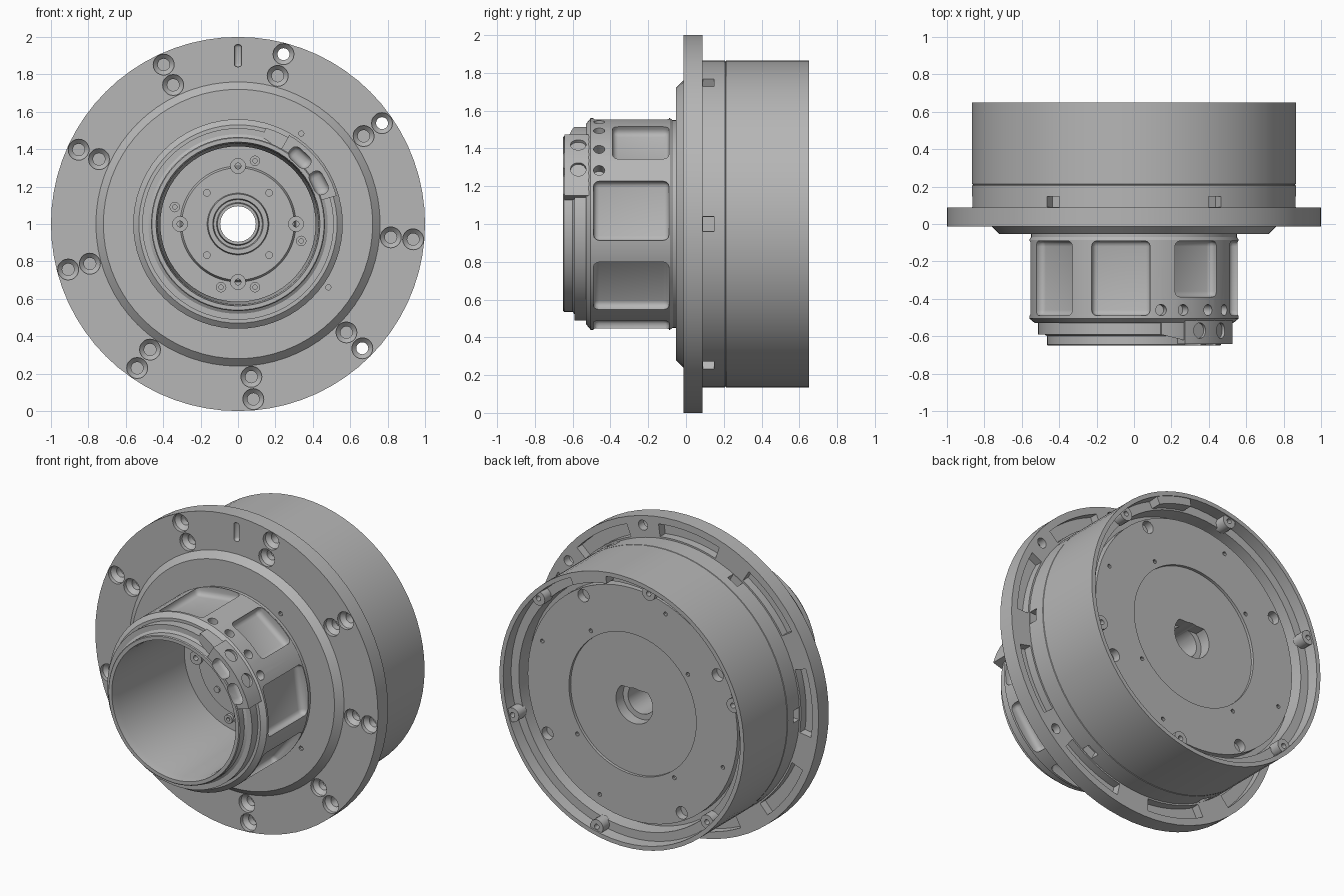
import bpy, bmesh
from math import sin, cos, radians, pi
from mathutils import Matrix, Vector

old = bpy.data.objects.get("Cube")
if old:
    bpy.data.objects.remove(old, do_unlink=True)

grey = bpy.data.materials.new("machined_grey")
grey.use_nodes = True
grey.diffuse_color = (0.47, 0.47, 0.47, 1)
grey.node_tree.nodes["Principled BSDF"].inputs["Base Color"].default_value = grey.diffuse_color


def finish(name, bm):
    bmesh.ops.remove_doubles(bm, verts=bm.verts, dist=1e-5)
    bmesh.ops.recalc_face_normals(bm, faces=bm.faces)
    me = bpy.data.meshes.new(name)
    bm.to_mesh(me)
    bm.free()
    me.materials.append(grey)
    ob = bpy.data.objects.new(name, me)
    bpy.context.collection.objects.link(ob)
    return ob


def revolve(bm, profile, at=(0, 0), segs=72, arc=None):
    """Turn a closed (radius, y) outline about a y-parallel axis; arc = (start, end) in degrees."""
    a0, a1 = arc or (0, 360)
    count = segs + 1 if arc else segs
    rings = []
    for i in range(count):
        a = radians(a0 + (a1 - a0) * i / segs)
        rings.append([bm.verts.new((at[0] + r * cos(a), y, 1 + at[1] + r * sin(a))) for r, y in profile])
    pairs = list(zip(rings, rings[1:])) + ([] if arc else [(rings[-1], rings[0])])
    m = len(profile)
    for p, q in pairs:
        for j in range(m):
            k = (j + 1) % m
            if profile[j][0] == 0 and profile[k][0] == 0:
                continue
            vs = [p[j], p[k], q[k], q[j]]
            if profile[j][0] == 0:
                vs.remove(q[j])
            if profile[k][0] == 0:
                vs.remove(q[k])
            bm.faces.new(vs)
    if arc:
        bm.faces.new(rings[0])
        bm.faces.new(rings[-1])


def polar(r, deg):
    return r * cos(radians(deg)), r * sin(radians(deg))


def rod(bm, at, r, y0, y1, segs=16):
    revolve(bm, [(0, y0), (r, y0), (r, y1), (0, y1)], at, segs)


def sector(bm, r0, r1, y0, y1, mid, half, segs=8):
    revolve(bm, [(r0, y0), (r1, y0), (r1, y1), (r0, y1)], segs=segs, arc=(mid - half, mid + half))


def block(bm, lo, hi, deg, bevel):
    """Rounded box given in (radial, y, tangential) limits, turned to an angle."""
    lo, hi = Vector(lo), Vector(hi)
    mat = (Matrix.Translation((0, 0, 1)) @ Matrix.Rotation(radians(-deg), 4, 'Y')
           @ Matrix.Translation((lo + hi) / 2) @ Matrix.Diagonal((*(hi - lo), 1)))
    vs = bmesh.ops.create_cube(bm, size=1, matrix=mat)["verts"]
    edges = list({e for v in vs for e in v.link_edges})
    bmesh.ops.bevel(bm, geom=edges, offset=bevel, segments=3, profile=0.5, affect='EDGES')


def radial_hole(bm, y, deg, r, r0, r1):
    mat = (Matrix.Translation((0, 0, 1)) @ Matrix.Rotation(radians(-deg), 4, 'Y')
           @ Matrix.Translation(((r0 + r1) / 2, y, 0)) @ Matrix.Rotation(pi / 2, 4, 'Y'))
    bmesh.ops.create_cone(bm, cap_ends=True, segments=14, radius1=r, radius2=r, depth=r1 - r0, matrix=mat)


def connector_slots(bm):
    for a in (47, 27):
        block(bm, (0.447, -0.8, -0.066), (0.522, -0.56, 0.066), a, 0.033)


def cut(target, bm):
    tool = finish("cutter", bm)
    tool.hide_render = True
    mod = target.modifiers.new("cut", 'BOOLEAN')
    mod.operation, mod.solver, mod.object = 'DIFFERENCE', 'MANIFOLD', tool
    bpy.context.view_layer.objects.active = target
    bpy.ops.object.modifier_apply(modifier=mod.name)
    bpy.data.objects.remove(tool, do_unlink=True)


parts = []

# Mounting flange with raised, chamfered centre lip
bm = bmesh.new()
revolve(bm, [(0.43, -0.053), (0.72, -0.053), (0.76, -0.014), (1, -0.014), (1, 0.088), (0.43, 0.088)])
flange = finish("mounting_flange", bm)
# Paired counterbored bolt holes, rear pockets, pin holes and index slot
bm = bmesh.new()
for k in range(9):
    a = 75 + 40 * k
    deep = 0.2 if k in (0, 8, 6) else 0.075
    for r, y in ((0.94, deep), (0.82, 0.075)):
        revolve(bm, [(0, -0.1), (0.056, -0.1), (0.056, 0.01), (0.032, 0.035), (0.032, y), (0, y)], polar(r, a), 20)
    sector(bm, 0.875, 0.955, 0.035, 0.2, a + 20, 13)
for a in (55, -35):
    rod(bm, polar(0.59, a), 0.014, -0.1, 0, 10)
block(bm, (0.84, -0.1, -0.02), (0.96, 0.01, 0.02), 90, 0.017)
cut(flange, bm)
parts.append(flange)

# Rear drum: thin outer wall, inner ledge, gap and recessed closing plate
bm = bmesh.new()
revolve(bm, [(0.095, 0.08), (0.865, 0.08), (0.865, 0.207), (0.861, 0.21), (0.865, 0.213),
             (0.865, 0.65), (0.838, 0.65), (0.835, 0.575), (0.78, 0.575), (0.775, 0.48), (0.742, 0.48),
             (0.742, 0.54), (0.45, 0.54), (0.45, 0.522), (0.095, 0.522)])
drum = finish("rear_drum", bm)
# Flat-sided centre counterbore, side notches and plate holes
bm = bmesh.new()
rod(bm, (0, 0), 0.13, 0.45, 0.7, 40)
for v in bm.verts:
    v.co.z = min(v.co.z, 1.09)
for k in range(6):
    sector(bm, 0.81, 0.9, 0.091, 0.148, 60 * k, 2.6, 3)
for k in range(4):
    rod(bm, polar(0.695, 60 + 90 * k), 0.04, 0.49, 0.7)
    rod(bm, polar(0.68, 20 + 90 * k), 0.013, 0.51, 0.7, 10)
    rod(bm, polar(0.49, 53 + 90 * k), 0.013, 0.51, 0.7, 10)
cut(drum, bm)
parts.append(drum)

# Screw bosses and top tab inside the drum rim
bm = bmesh.new()
for k in range(6):
    revolve(bm, [(0.016, 0.56), (0.045, 0.56), (0.045, 0.64), (0.016, 0.64)], polar(0.815, 43 + 60 * k), 16)
parts.append(finish("rim_bosses", bm))
bm = bmesh.new()
sector(bm, 0.79, 0.85, 0.565, 0.645, 73, 9)
parts.append(finish("rim_tab", bm))

# Front neck with stepped nose and tapered bore
bm = bmesh.new()
revolve(bm, [(0.415, 0.085), (0.45, 0.085), (0.45, -0.03), (0.55, -0.03), (0.55, -0.07), (0.56, -0.085),
             (0.56, -0.505), (0.53, -0.53), (0.512, -0.53), (0.512, -0.59), (0.48, -0.59), (0.465, -0.6),
             (0.465, -0.645), (0.46, -0.65), (0.438, -0.65), (0.43, -0.6), (0.415, -0.08)])
neck = finish("front_neck", bm)
# Ring of eight rounded windows plus side holes
bm = bmesh.new()
for k in range(8):
    front = -0.39 if k == 1 else -0.49
    half = 0.14 if k == 1 else 0.158
    block(bm, (0.495, front, -half), (0.7, -0.09, half), 7.5 + 45 * k, 0.03)
for a in (30.5, 45, 62, 75):
    radial_hole(bm, -0.46, a, 0.03, 0.5, 0.7)
connector_slots(bm)
cut(neck, bm)
parts.append(neck)

# Connector block on the nose, with two slots and side holes
bm = bmesh.new()
sector(bm, 0.435, 0.548, -0.642, -0.5, 38, 22, 12)
connector = finish("connector_block", bm)
bm = bmesh.new()
connector_slots(bm)
for a in (32, 50):
    radial_hole(bm, -0.57, a, 0.042, 0.53, 0.7)
cut(connector, bm)
parts.append(connector)

# Sloping latch beside the connector
bm = bmesh.new()
sector(bm, 0.46, 0.535, -0.62, -0.52, 66, 8, 6)
for v in bm.verts:
    if v.co.y < -0.6:
        v.co.y += 0.25 * max(0, 0.26 - v.co.x)
parts.append(finish("latch_ramp", bm))

# Bore floor with raised disc and hub rings
bm = bmesh.new()
revolve(bm, [(0.095, 0.1), (0.43, 0.1), (0.43, 0.05), (0.31, 0.05), (0.3, 0.03), (0.165, 0.03),
             (0.16, 0.01), (0.135, 0.01), (0.13, 0.03), (0.115, 0.03), (0.11, 0), (0.095, 0)])
parts.append(finish("bore_floor", bm))

# Screws on the floor
bm = bmesh.new()
for k in range(4):
    revolve(bm, [(0.016, 0.06), (0.042, 0.06), (0.042, 0.015), (0.016, 0.015)], polar(0.31, 90 * k), 16)
    rod(bm, polar(0.235, 45 + 90 * k), 0.02, 0.04, 0.02, 12)
for a in (75, 165, 255, 285, 345):
    revolve(bm, [(0.012, 0.06), (0.028, 0.06), (0.028, 0.03), (0.012, 0.03)], polar(0.35, a), 12)
parts.append(finish("floor_screws", bm))

# Smooth shading with sharp edges kept
bpy.ops.object.select_all(action='DESELECT')
for ob in parts:
    ob.select_set(True)
bpy.context.view_layer.objects.active = parts[0]
bpy.ops.object.shade_smooth_by_angle(angle=radians(30))
